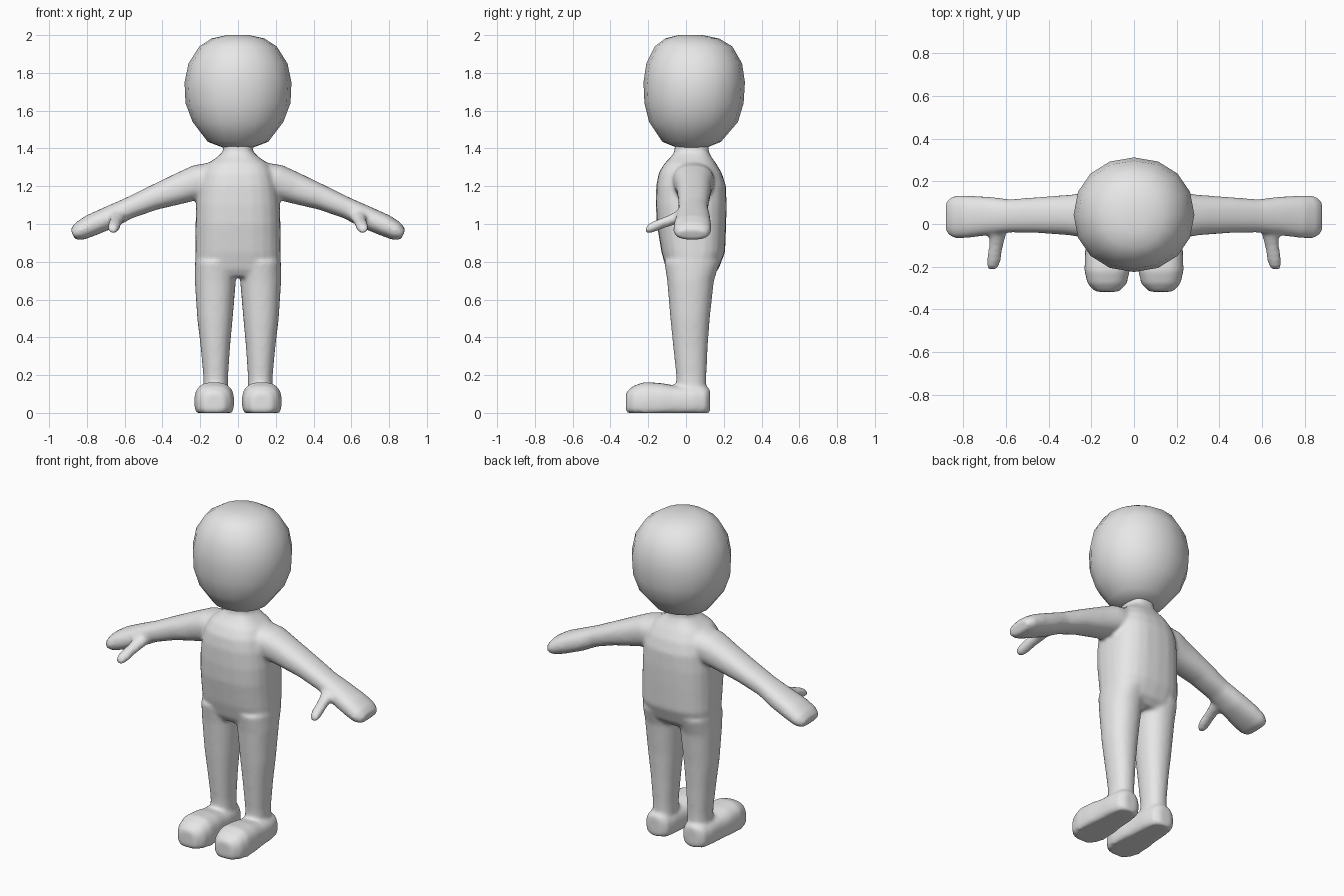
import bpy, bmesh, math
from mathutils import Vector

grey = bpy.data.materials.new("plain grey")
grey.diffuse_color = (0.8, 0.8, 0.8, 1)


def spow(v, e):
    return math.copysign(abs(v) ** e, v)


def loft(bm, rings, sides=24, power=2.0, floor=False):
    """Closed tube through rings of (centre, half axis u, half axis v)."""
    loops = []
    for c, u, v in rings:
        loop = []
        for i in range(sides):
            a = 2 * math.pi * i / sides
            p = (Vector(c) + Vector(u) * spow(math.cos(a), 2 / power)
                 + Vector(v) * spow(math.sin(a), 2 / power))
            if floor:
                p.z = max(p.z, 0)
            loop.append(bm.verts.new(p))
        loops.append(loop)
    for a, b in zip(loops, loops[1:]):
        for i in range(sides):
            j = (i + 1) % sides
            bm.faces.new((a[i], a[j], b[j], b[i]))
    bm.faces.new(loops[0][::-1])
    bm.faces.new(loops[-1])


def upright(rows):
    """Rows of (z, centre x, half x, front y, back y) to horizontal rings."""
    return [((x, (f + b) / 2, z), (hx, 0, 0), (0, (b - f) / 2, 0))
            for z, x, hx, f, b in rows]


def make_object(name, bm):
    bmesh.ops.recalc_face_normals(bm, faces=bm.faces[:])
    mesh = bpy.data.meshes.new(name)
    bm.to_mesh(mesh)
    bm.free()
    mesh.materials.append(grey)
    for p in mesh.polygons:
        p.use_smooth = True
    ob = bpy.data.objects.new(name, mesh)
    bpy.context.collection.objects.link(ob)
    return ob


# Head: low ring count, rounded and narrowing to the chin
head = bmesh.new()
loft(head, upright([
    (1.405, 0, 0.08, -0.05, 0.11), (1.435, 0, 0.16, -0.125, 0.185),
    (1.54, 0, 0.24, -0.195, 0.275), (1.64, 0, 0.278, -0.22, 0.305),
    (1.75, 0, 0.283, -0.225, 0.312), (1.85, 0, 0.262, -0.21, 0.297),
    (1.94, 0, 0.205, -0.165, 0.245), (1.982, 0, 0.14, -0.11, 0.175),
    (2.0, 0, 0.06, -0.04, 0.085)]), sides=16, power=2.1)
make_object("head", head)

# Torso and neck
body = bmesh.new()
loft(body, upright([
    (0.72, 0, 0.21, -0.08, 0.13), (0.76, 0, 0.224, -0.105, 0.172),
    (0.85, 0, 0.227, -0.13, 0.207), (1.0, 0, 0.225, -0.155, 0.213),
    (1.1, 0, 0.222, -0.16, 0.215), (1.2, 0, 0.21, -0.158, 0.212),
    (1.27, 0, 0.19, -0.145, 0.19), (1.32, 0, 0.16, -0.115, 0.16),
    (1.355, 0, 0.11, -0.08, 0.135), (1.385, 0, 0.078, -0.06, 0.12),
    (1.44, 0, 0.078, -0.06, 0.12)]), power=2.6)

for s in (-1, 1):
    # Leg
    loft(body, upright([
        (0.06, s * 0.118, 0.065, -0.05, 0.107),
        (0.2, s * 0.118, 0.066, -0.052, 0.108),
        (0.35, s * 0.12, 0.078, -0.068, 0.115),
        (0.5, s * 0.122, 0.094, -0.083, 0.126),
        (0.7, s * 0.12, 0.109, -0.1, 0.148),
        (0.8, s * 0.118, 0.11, -0.115, 0.18)]), power=2.2)

    # Foot: (y, half width, centre z, half height), flat on the floor
    loft(body, [((s * 0.126, y, z), (w, 0, 0), (0, 0, h)) for y, w, z, h in (
        (0.128, 0.04, 0.06, 0.065), (0.105, 0.075, 0.06, 0.08),
        (0.04, 0.09, 0.06, 0.082), (-0.06, 0.096, 0.06, 0.085),
        (-0.13, 0.104, 0.06, 0.098), (-0.22, 0.106, 0.06, 0.104),
        (-0.28, 0.092, 0.055, 0.088), (-0.318, 0.055, 0.05, 0.06))],
        power=2.6, floor=True)

    # Arm and mitten hand: (x, z, half thickness, centre y, half depth)
    slope = Vector((s * 0.4, 0, 0.92))
    loft(body, [((s * x, y, z), slope * t, (0, d, 0)) for x, z, t, y, d in (
        (0.1, 1.245, 0.09, 0.035, 0.11), (0.2, 1.225, 0.093, 0.04, 0.11),
        (0.3, 1.19, 0.083, 0.042, 0.095), (0.45, 1.137, 0.065, 0.042, 0.084),
        (0.58, 1.083, 0.056, 0.038, 0.078), (0.68, 1.035, 0.06, 0.038, 0.09),
        (0.78, 0.992, 0.058, 0.034, 0.1), (0.84, 0.962, 0.05, 0.033, 0.1),
        (0.875, 0.945, 0.03, 0.033, 0.08))], power=2.3)

    # Thumb pointing forward and down
    loft(body, [((s * x, y, z), (r, 0, 0), (0, 0.3 * r, r))
                for x, y, z, r in (
        (0.635, 0.02, 1.055, 0.045), (0.638, -0.05, 1.035, 0.04),
        (0.648, -0.11, 1.01, 0.034), (0.658, -0.175, 0.985, 0.034),
        (0.664, -0.212, 0.975, 0.024))], sides=12)

# Blend all limbs into one smooth skin
skin = make_object("body", body)
remesh = skin.modifiers.new("merge", 'REMESH')
remesh.mode = 'VOXEL'
remesh.voxel_size = 0.011
remesh.use_smooth_shade = True
smooth = skin.modifiers.new("soften", 'SMOOTH')
smooth.factor = 0.5
smooth.iterations = 8
